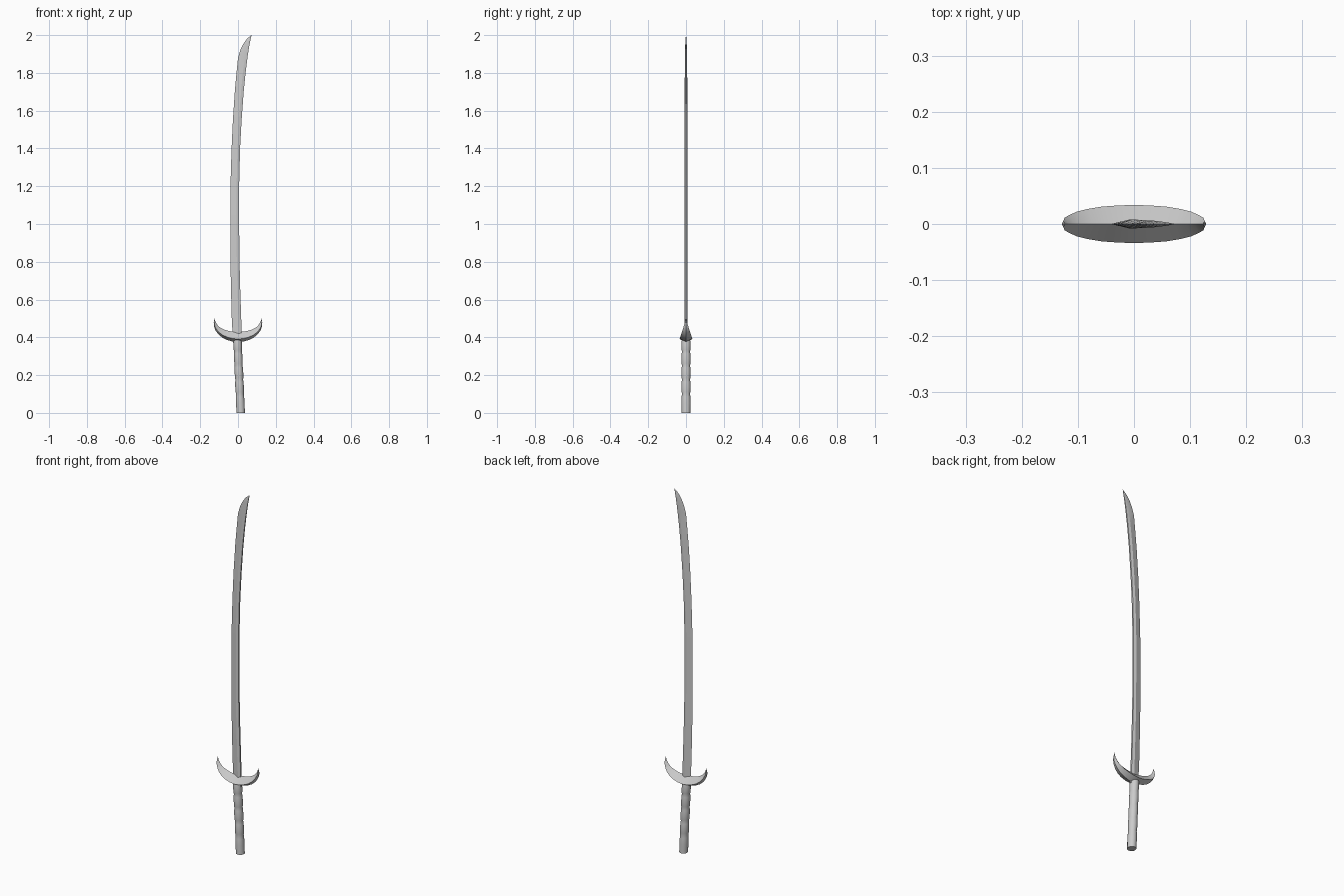
import bpy, math

if "Cube" in bpy.data.objects:
    bpy.data.objects.remove(bpy.data.objects["Cube"])


def loft(name, rings, angle):
    """Skin a list of equal-length closed rings, capping both ends."""
    n = len(rings[0])
    verts = [p for r in rings for p in r]
    faces = [tuple(reversed(range(n))), tuple(range(len(verts) - n, len(verts)))]
    for i in range(len(rings) - 1):
        for j in range(n):
            k = (j + 1) % n
            faces.append((i * n + j, i * n + k, (i + 1) * n + k, (i + 1) * n + j))
    me = bpy.data.meshes.new(name)
    me.from_pydata(verts, [], faces)
    me.validate()
    ob = bpy.data.objects.new(name, me)
    bpy.context.collection.objects.link(ob)
    bpy.ops.object.select_all(action='DESELECT')
    ob.select_set(True)
    bpy.context.view_layer.objects.active = ob
    bpy.ops.object.mode_set(mode='EDIT')
    bpy.ops.mesh.select_all(action='SELECT')
    bpy.ops.mesh.normals_make_consistent(inside=False)
    bpy.ops.object.mode_set(mode='OBJECT')
    bpy.ops.object.shade_smooth_by_angle(angle=math.radians(angle))
    return ob


# Blade: curved, cutting edge on -x, ridge near the narrow back
stations = [  # z, edge x, back x, half thickness
    (0.37, -0.026, 0.022, 0.008), (0.5, -0.033, 0.017, 0.008),
    (0.65, -0.037, 0.012, 0.008), (0.8, -0.040, 0.008, 0.008),
    (1.0, -0.041, 0.006, 0.008), (1.2, -0.040, 0.006, 0.008),
    (1.4, -0.034, 0.011, 0.008), (1.55, -0.027, 0.019, 0.0075),
    (1.7, -0.017, 0.030, 0.007), (1.8, -0.008, 0.040, 0.0065),
    (1.88, 0.000, 0.050, 0.006), (1.92, 0.012, 0.056, 0.005),
    (1.95, 0.026, 0.061, 0.004), (1.98, 0.047, 0.067, 0.0025),
    (2.0, 0.071, 0.072, 0.0003)]
rings = []
for z, a, b, t in stations:
    m = a + 0.7 * (b - a)
    rings.append([(a, 0, z), (m, -t, z), (b, -t * 0.55, z),
                  (b, t * 0.55, z), (m, t, z)])
loft("blade", rings, 20)

# Crescent guard: diamond section tapering to upturned points
half = [  # outer (x, z), inner (x, z), half depth, side ridge position
    ((0, 0.375), (0, 0.428), 0.034), ((0.03, 0.378), (0.025, 0.430), 0.033),
    ((0.06, 0.387), (0.050, 0.434), 0.031), ((0.085, 0.400), (0.074, 0.441), 0.027),
    ((0.105, 0.417), (0.094, 0.451), 0.022), ((0.119, 0.436), (0.107, 0.463), 0.016),
    ((0.127, 0.457), (0.116, 0.476), 0.011), ((0.1285, 0.480), (0.121, 0.488), 0.005),
    ((0.123, 0.501), (0.1225, 0.501), 0.0004)]


def guard_ring(row, s):
    (ox, oz), (ix, iz), d = row
    mx, mz = ox + 0.3 * (ix - ox), oz + 0.3 * (iz - oz)
    return [(s * ox, 0, oz), (s * mx, -d, mz), (s * ix, 0, iz), (s * mx, d, mz)]


loft("guard", [guard_ring(r, -1) for r in reversed(half[1:])]
     + [guard_ring(r, 1) for r in half], 35)

# Grip: leaning oval handle with bulging wrapped segments
seams = [0.0, 0.1, 0.175, 0.25, 0.325, 0.39]
rings = []
for k in range(len(seams) - 1):
    for f, r in ((0, 0.0215), (0.15, 0.0232), (0.5, 0.0242), (0.85, 0.0232)):
        if k == 0 and f == 0:
            r = 0.0235
        rings.append((seams[k] + f * (seams[k + 1] - seams[k]), r))
rings.append((0.39, 0.0215))
grip = []
for z, r in rings:
    cx = 0.0145 - 0.045 * z
    grip.append([(cx + 0.95 * r * math.cos(i * math.pi / 8),
                  r * math.sin(i * math.pi / 8), z) for i in range(16)])
loft("grip", grip, 30)
